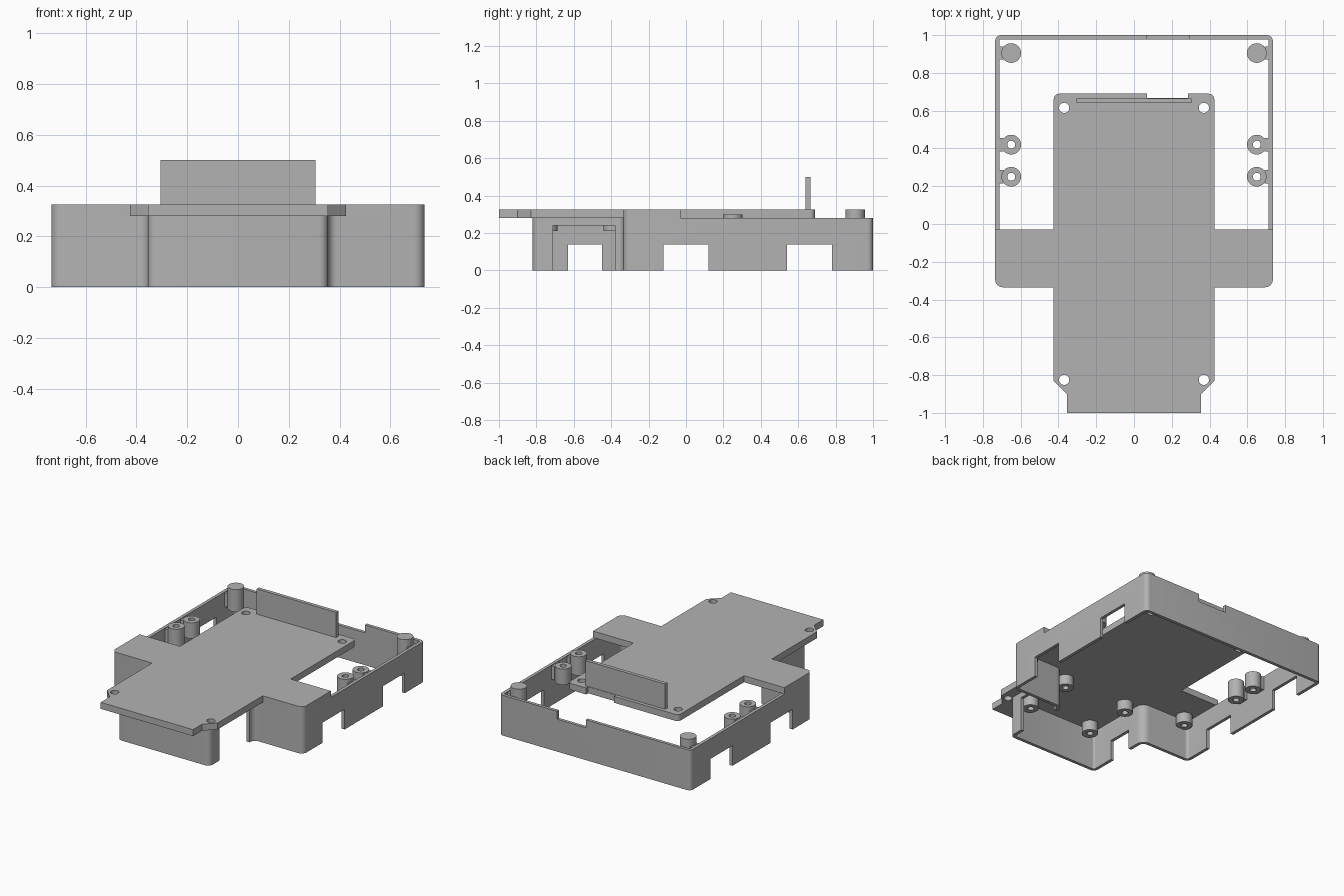
import bpy, bmesh, math
from mathutils import Vector

cube = bpy.data.objects.get("Cube")
if cube:
    bpy.data.objects.remove(cube, do_unlink=True)

grey = bpy.data.materials.new("plain grey")
grey.use_nodes = True
COLOUR = (0.45, 0.45, 0.45, 1)
grey.diffuse_color = COLOUR
grey.node_tree.nodes["Principled BSDF"].inputs["Base Color"].default_value = COLOUR

PLATE_BOTTOM, PLATE_TOP = 0.28, 0.325


def rounded(points):
    """Turn (x, y, radius) corners into an outline with filleted corners."""
    out = []
    for i, (x, y, r) in enumerate(points):
        p = Vector((x, y))
        if r == 0:
            out.append(p)
            continue
        a = (Vector(points[i - 1][:2]) - p).normalized()
        b = (Vector(points[(i + 1) % len(points)][:2]) - p).normalized()
        centre = p + (a + b) * r
        for k in range(7):
            t = k / 6 * math.pi / 2
            out.append(centre - b * r * math.cos(t) - a * r * math.sin(t))
    return out


def mirrored(half):
    """Complete a +x half outline, listed front to back, with its -x side."""
    return half + [(-x, y, r) for x, y, r in reversed(half)]


def extrude(name, outline, z0, z1, capped=True):
    bm = bmesh.new()
    low = [bm.verts.new((p[0], p[1], z0)) for p in outline]
    high = [bm.verts.new((p[0], p[1], z1)) for p in outline]
    n = len(outline)
    for i in range(n):
        j = (i + 1) % n
        bm.faces.new((low[i], low[j], high[j], high[i]))
    if capped:
        bm.faces.new(low[::-1])
        bm.faces.new(high)
    mesh = bpy.data.meshes.new(name)
    bm.to_mesh(mesh)
    bm.free()
    mesh.materials.append(grey)
    obj = bpy.data.objects.new(name, mesh)
    bpy.context.collection.objects.link(obj)
    return obj


def box(name, x0, x1, y0, y1, z0, z1):
    return extrude(name, [(x0, y0), (x1, y0), (x1, y1), (x0, y1)], z0, z1)


def cylinder(name, x, y, r, z0, z1, sides=32):
    ring = [(x + r * math.cos(2 * math.pi * k / sides),
             y + r * math.sin(2 * math.pi * k / sides)) for k in range(sides)]
    return extrude(name, ring, z0, z1)


def apply(obj, mod):
    with bpy.context.temp_override(object=obj, active_object=obj):
        bpy.ops.object.modifier_apply(modifier=mod.name)


def cut(obj, cutters):
    for cutter in cutters:
        mod = obj.modifiers.new("cut", "BOOLEAN")
        mod.operation, mod.solver, mod.object = "DIFFERENCE", "EXACT", cutter
        apply(obj, mod)
        bpy.data.objects.remove(cutter, do_unlink=True)


def smooth(obj):
    bpy.ops.object.select_all(action="DESELECT")
    obj.select_set(True)
    bpy.context.view_layer.objects.active = obj
    bpy.ops.object.shade_smooth_by_angle(angle=math.radians(35))


# Outer wall: wide tray with a narrow front bay
wall = extrude("outer_wall", rounded(mirrored([
    (0.355, -0.82, 0.035), (0.355, -0.335, 0.035),
    (0.735, -0.335, 0.04), (0.735, 1.0, 0.03)])), 0, PLATE_BOTTOM, capped=False)
thick = wall.modifiers.new("thickness", "SOLIDIFY")
thick.thickness, thick.offset, thick.use_even_offset = 0.022, -1, True
apply(wall, thick)

# Openings in the wall
openings = [box("side_notch", -1, 1, y0, y1, -0.1, 0.14)
            for y0, y1 in ((-0.12, 0.12), (0.54, 0.78))]
openings += [box("left_bay_notch", -0.5, 0, -0.63, -0.45, -0.1, 0.14),
             box("right_bay_opening", 0.25, 0.45, -0.71, -0.38, -0.1, 0.24),
             box("back_notch", 0.07, 0.29, 0.9, 1.1, 0.225, 0.4)]
cut(wall, openings)
smooth(wall)

# Cross-shaped top plate with corner holes and a back notch
plate = extrude("top_plate", rounded(mirrored([
    (0.355, -1.0, 0), (0.355, -0.9, 0), (0.425, -0.83, 0), (0.425, -0.335, 0),
    (0.735, -0.335, 0.04), (0.735, -0.03, 0), (0.425, -0.03, 0),
    (0.425, 0.69, 0.03)])), PLATE_BOTTOM, PLATE_TOP)
holes = [cylinder("plate_hole", x, y, 0.027, 0.2, 0.4)
         for x in (-0.37, 0.37) for y in (-0.825, 0.615)]
cut(plate, holes + [box("plate_notch", 0.07, 0.285, 0.668, 0.75, 0.2, 0.4)])
smooth(plate)

# Upright tab near the back of the plate
box("upright_tab", -0.305, 0.305, 0.64, 0.665, PLATE_TOP - 0.01, 0.5)


def boss(name, x, y, z0, z1, bore=(0, 0)):
    """Round post, drilled from bore[0] to bore[1] if that is a real span."""
    post = cylinder(name, x, y, 0.052, z0, z1)
    if bore[1] > bore[0]:
        cut(post, [cylinder("bore", x, y, 0.021, *bore)])
    smooth(post)


for side, label in ((1, "left"), (-1, "right")):
    # Side bosses and corner pegs, joined to the wall by short webs
    for part, y, top, bore in (("front_side_boss", 0.25, 0.3, (0, 1)),
                               ("back_side_boss", 0.42, 0.28, (0, 1)),
                               ("corner_peg", 0.905, PLATE_TOP, (0, 0.24))):
        boss(f"{label}_{part}", side * 0.65, y, 0.17, top, bore)
        x0, x1 = sorted((side * 0.69, side * 0.72))
        box(f"{label}_{part}_web", x0, x1, y - 0.035, y + 0.035, 0.18, 0.275)
    # Screw bosses hanging under the plate
    for part, x, y in (("wing_boss", 0.65, -0.27),
                       ("bay_back_boss", 0.25, -0.39),
                       ("bay_front_boss", 0.25, -0.74)):
        boss(f"{label}_{part}", side * x, y, 0.21, PLATE_BOTTOM + 0.005, (0, 0.27))
